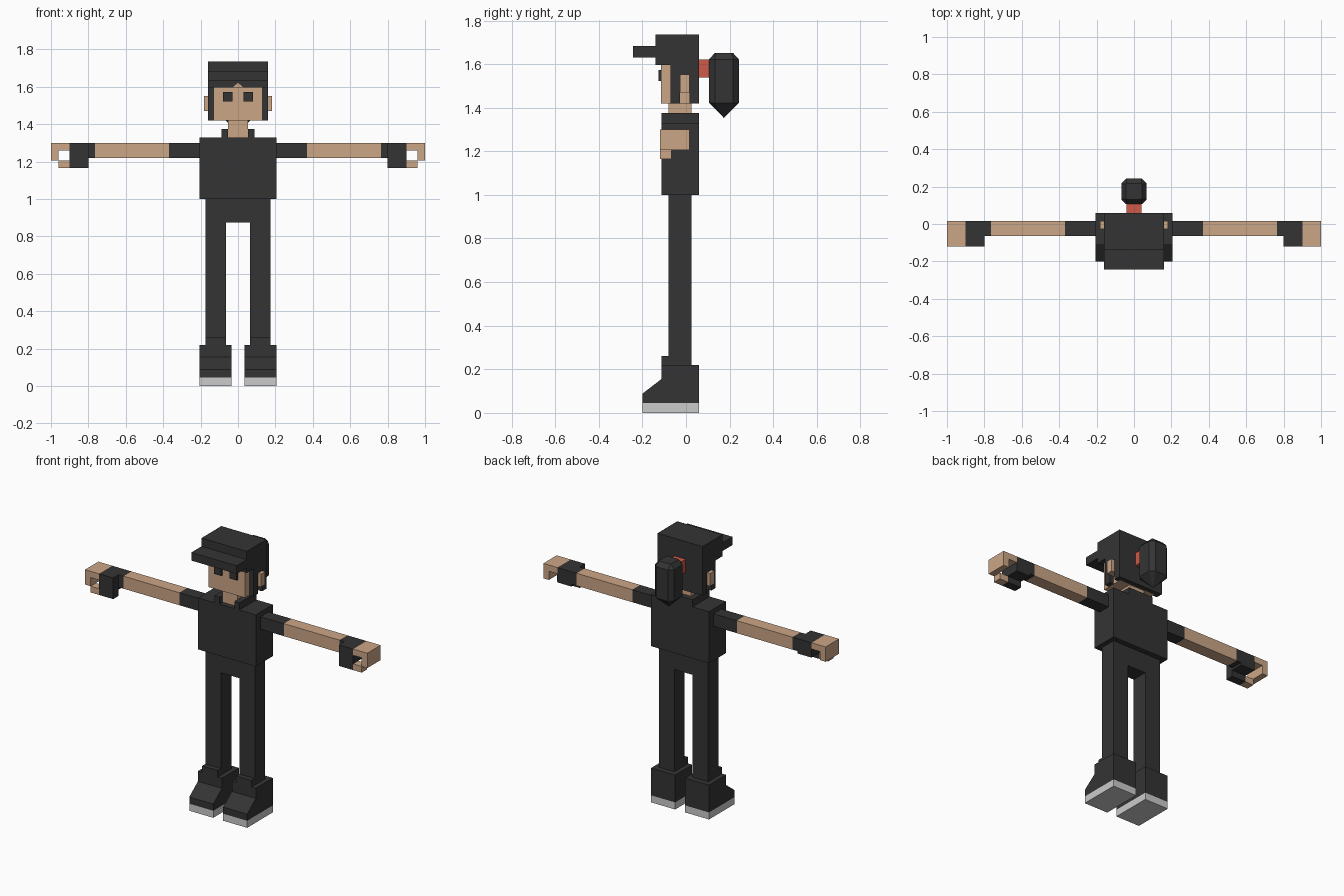
import bpy, bmesh

if "Cube" in bpy.data.objects:
    bpy.data.objects.remove(bpy.data.objects["Cube"])


def material(name, rgb):
    m = bpy.data.materials.new(name)
    m.diffuse_color = (*rgb, 1)
    m.use_nodes = True
    m.node_tree.nodes["Principled BSDF"].inputs["Base Color"].default_value = m.diffuse_color
    return m


BLACK = material("charcoal", (0.034, 0.034, 0.034))
SKIN = material("skin", (0.60, 0.38, 0.24))
RED = material("hair tie red", (0.62, 0.10, 0.065))
GREY = material("sole grey", (0.60, 0.60, 0.60))


def finish(name, bm, mat):
    bmesh.ops.recalc_face_normals(bm, faces=bm.faces)
    me = bpy.data.meshes.new(name)
    bm.to_mesh(me)
    bm.free()
    me.materials.append(mat)
    ob = bpy.data.objects.new(name, me)
    bpy.context.collection.objects.link(ob)
    return ob


def box(name, mat, x, y, z):
    """Box from (min, max) ranges."""
    bm = bmesh.new()
    for v in bmesh.ops.create_cube(bm, size=1)["verts"]:
        v.co = [r[0] + (c + 0.5) * (r[1] - r[0]) for c, r in zip(v.co, (x, y, z))]
    return finish(name, bm, mat)


def pair(name, mat, x, y, z):
    """The same box on both sides."""
    box("left_" + name, mat, x, y, z)
    box("right_" + name, mat, (-x[1], -x[0]), y, z)


def side_profile(name, mat, x, pts):
    """Extrude a y-z outline along x."""
    bm = bmesh.new()
    f = bm.faces.new([bm.verts.new((x[0], y, z)) for y, z in pts])
    ext = bmesh.ops.extrude_face_region(bm, geom=[f])["geom"]
    bmesh.ops.translate(bm, vec=(x[1] - x[0], 0, 0),
                        verts=[g for g in ext if isinstance(g, bmesh.types.BMVert)])
    return finish(name, bm, mat)


# Torso, pelvis and collar
box("torso", BLACK, (-0.205, 0.205), (-0.113, 0.06), (1.0, 1.33))
box("pelvis", BLACK, (-0.175, 0.175), (-0.08, 0.025), (0.875, 1.0))
pair("collar_side", BLACK, (0.053, 0.088), (-0.113, 0.06), (1.33, 1.375))
box("collar_back", BLACK, (-0.053, 0.053), (0.025, 0.06), (1.33, 1.375))

# Legs and boots
pair("leg", BLACK, (0.065, 0.175), (-0.08, 0.025), (0.2, 0.875))
pair("boot_tongue", BLACK, (0.065, 0.175), (-0.113, -0.08), (0.2, 0.262))
pair("sole", GREY, (0.035, 0.205), (-0.2, 0.06), (0, 0.045))
boot = [(0.06, 0.045), (0.06, 0.22), (-0.113, 0.22), (-0.113, 0.155),
        (-0.2, 0.088), (-0.2, 0.045)]
side_profile("left_boot", BLACK, (0.035, 0.205), boot)
side_profile("right_boot", BLACK, (-0.205, -0.035), boot)

# Arms
ARM_Y, HAND_Y, FINGER_Y = (-0.065, 0.015), (-0.12, 0.015), (-0.12, -0.067)
pair("sleeve", BLACK, (0.205, 0.37), ARM_Y, (1.22, 1.30))
pair("forearm", SKIN, (0.37, 0.765), ARM_Y, (1.22, 1.30))
pair("glove_cuff", BLACK, (0.765, 0.80), ARM_Y, (1.22, 1.30))
pair("glove_palm", BLACK, (0.80, 0.90), HAND_Y, (1.205, 1.30))
pair("glove_thumb", BLACK, (0.80, 0.90), FINGER_Y, (1.165, 1.205))

# Curled hands
pair("knuckles", SKIN, (0.90, 1.0), HAND_Y, (1.26, 1.30))
pair("fingers", SKIN, (0.96, 1.0), HAND_Y, (1.205, 1.26))
pair("fingertips", SKIN, (0.90, 0.96), FINGER_Y, (1.165, 1.205))

# Neck, head and face
box("neck", SKIN, (-0.053, 0.053), (-0.08, 0.025), (1.33, 1.42))
box("head", SKIN, (-0.13, 0.13), (-0.115, 0.03), (1.42, 1.597))
pair("eye", BLACK, (0.03, 0.08), (-0.127, -0.115), (1.522, 1.572))
pair("ear", SKIN, (0.13, 0.182), (-0.028, 0.015), (1.47, 1.552))

# Hair around the head, open below the ears
pair("sideburn", BLACK, (0.13, 0.16), (-0.07, -0.028), (1.42, 1.597))
pair("hair_over_ear", BLACK, (0.13, 0.16), (-0.028, 0.015), (1.552, 1.597))
pair("hair_side", BLACK, (0.13, 0.16), (0.015, 0.03), (1.42, 1.597))
box("hair_back", BLACK, (-0.16, 0.16), (0.03, 0.06), (1.42, 1.597))

# Cap with brim and a small forehead triangle
box("cap", BLACK, (-0.16, 0.16), (-0.14, 0.06), (1.597, 1.735))
box("cap_brim", BLACK, (-0.16, 0.16), (-0.243, -0.14), (1.63, 1.682))
bm = bmesh.new()
bm.faces.new([bm.verts.new((x, -0.142, z))
              for x, z in ((-0.028, 1.597), (0.028, 1.597), (0, 1.622))])
finish("forehead_notch", bm, SKIN)

# Ponytail: chamfered column tapering to a ridge below
box("hair_tie", RED, (-0.04, 0.04), (0.06, 0.107), (1.538, 1.622))
bm = bmesh.new()
rings = []
for z, half, cut in ((1.65, 0.043, 0.004), (1.622, 0.068, 0.026), (1.422, 0.068, 0.026)):
    a, b = half, half - cut
    outline = [(a, -b), (a, b), (b, a), (-b, a), (-a, b), (-a, -b), (-b, -a), (b, -a)]
    rings.append([bm.verts.new((x, 0.174 + y, z)) for x, y in outline])
bm.faces.new(rings[0])
for r, s in zip(rings, rings[1:]):
    for i in range(8):
        bm.faces.new((r[i], r[i - 1], s[i - 1], s[i]))
tip = bm.verts.new((0, 0.174, 1.353))
for i in range(8):
    bm.faces.new((rings[2][i], rings[2][i - 1], tip))
finish("ponytail", bm, BLACK)
